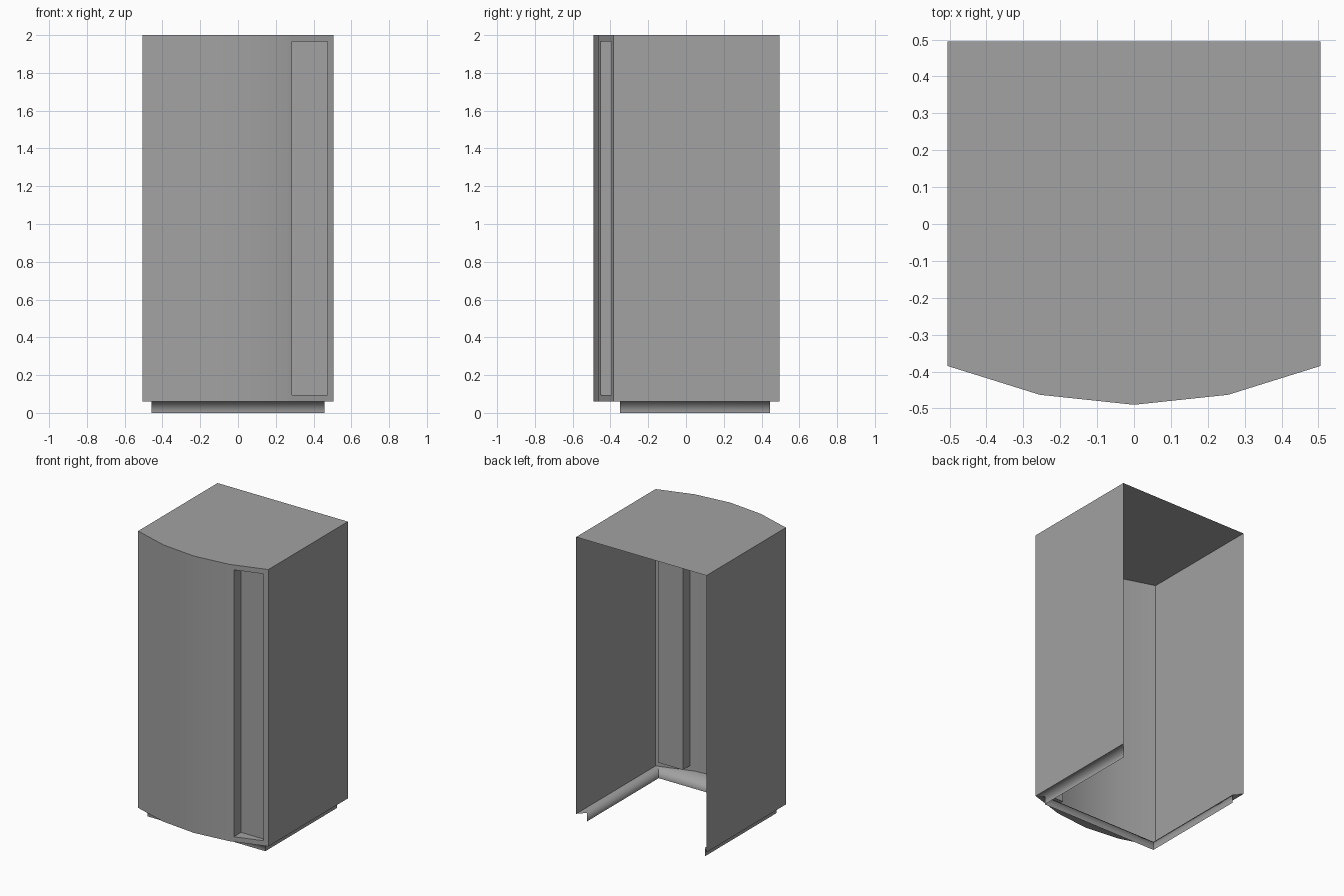
import bpy, math

cube = bpy.data.objects.get("Cube")
if cube:
    bpy.data.objects.remove(cube, do_unlink=True)

# Single painted-metal colour
grey = bpy.data.materials.new("metal grey")
grey.use_nodes = True
colour = (0.36, 0.36, 0.36, 1)
grey.diffuse_color = colour
grey.node_tree.nodes["Principled BSDF"].inputs["Base Color"].default_value = colour


def part(name, verts, faces, smooth=None):
    mesh = bpy.data.meshes.new(name)
    mesh.from_pydata(verts, [], faces)
    mesh.materials.append(grey)
    obj = bpy.data.objects.new(name, mesh)
    bpy.context.collection.objects.link(obj)
    if smooth:
        bpy.ops.object.select_all(action="DESELECT")
        obj.select_set(True)
        bpy.context.view_layer.objects.active = obj
        bpy.ops.object.shade_smooth_by_angle(angle=math.radians(smooth))
    return obj


W, BACK, LOW, TOP = 0.505, 0.495, 0.06, 2.0
PROFILE = [(-W, -0.385), (-0.255, -0.463), (0, -0.49), (0.255, -0.463), (W, -0.385)]
HX0, HX1, HZ0, HZ1 = 0.285, 0.475, 0.095, 1.965
HANDLE_Y = -0.373


def front_y(x):
    for (x0, y0), (x1, y1) in zip(PROFILE, PROFILE[1:]):
        if x <= x1:
            return y0 + (y1 - y0) * (x - x0) / (x1 - x0)


# Bowed door, a grid with an opening for the handle
xs = [p[0] for p in PROFILE[:-1]] + [HX0, HX1, W]
zs = [LOW, HZ0, HZ1, TOP]
n = len(xs)
verts = [(x, front_y(x), z) for z in zs for x in xs]
faces = [(r * n + c, r * n + c + 1, (r + 1) * n + c + 1, (r + 1) * n + c)
         for r in range(3) for c in range(n - 1)
         if not (r == 1 and xs[c] == HX0)]
part("door", verts, faces, 30)

# Recessed handle pocket, open at the front
rim = [(HX0, HZ0), (HX1, HZ0), (HX1, HZ1), (HX0, HZ1)]
verts = [(x, front_y(x), z) for x, z in rim] + [(x, HANDLE_Y, z) for x, z in rim]
faces = [(i, (i + 1) % 4, (i + 1) % 4 + 4, i + 4) for i in range(4)] + [(4, 5, 6, 7)]
part("handle_pocket", verts, faces)

# Side walls; the back stays open
for name, s in (("left_wall", 1), ("right_wall", -1)):
    x = s * W
    quad = [(x, -0.385, LOW), (x, BACK, LOW), (x, BACK, TOP), (x, -0.385, TOP)]
    part(name, quad, [(0, 1, 2, 3) if s > 0 else (3, 2, 1, 0)])

# Flat top following the bowed door
outline = PROFILE + [(W, BACK), (-W, BACK)]
part("top_panel", [(x, y, TOP) for x, y in outline], [tuple(range(len(outline)))])

# Inset plinth: a ledge turning down into a kick board, softly shaded
IX, IF, IB = 0.457, -0.35, 0.445


def plinth(name, outer, inner, flip=False):
    m, k = len(outer), len(inner)
    verts = [(x, y, LOW) for x, y in outer + inner] + [(x, y, 0) for x, y in inner]
    ledge = tuple(range(m)) + tuple(range(m + k - 1, m - 1, -1))
    board = (m, m + 1, m + k + 1, m + k)
    faces = [ledge[::-1], board[::-1]]
    if flip:
        faces = [f[::-1] for f in faces]
    part(name, verts, faces, 100)


plinth("front_plinth", PROFILE, [(-IX, IF), (IX, IF)], True)
for name, s in (("left_plinth", 1), ("right_plinth", -1)):
    plinth(name, [(s * W, -0.385), (s * W, BACK)],
           [(s * IX, IF), (s * IX, IB)], s > 0)
